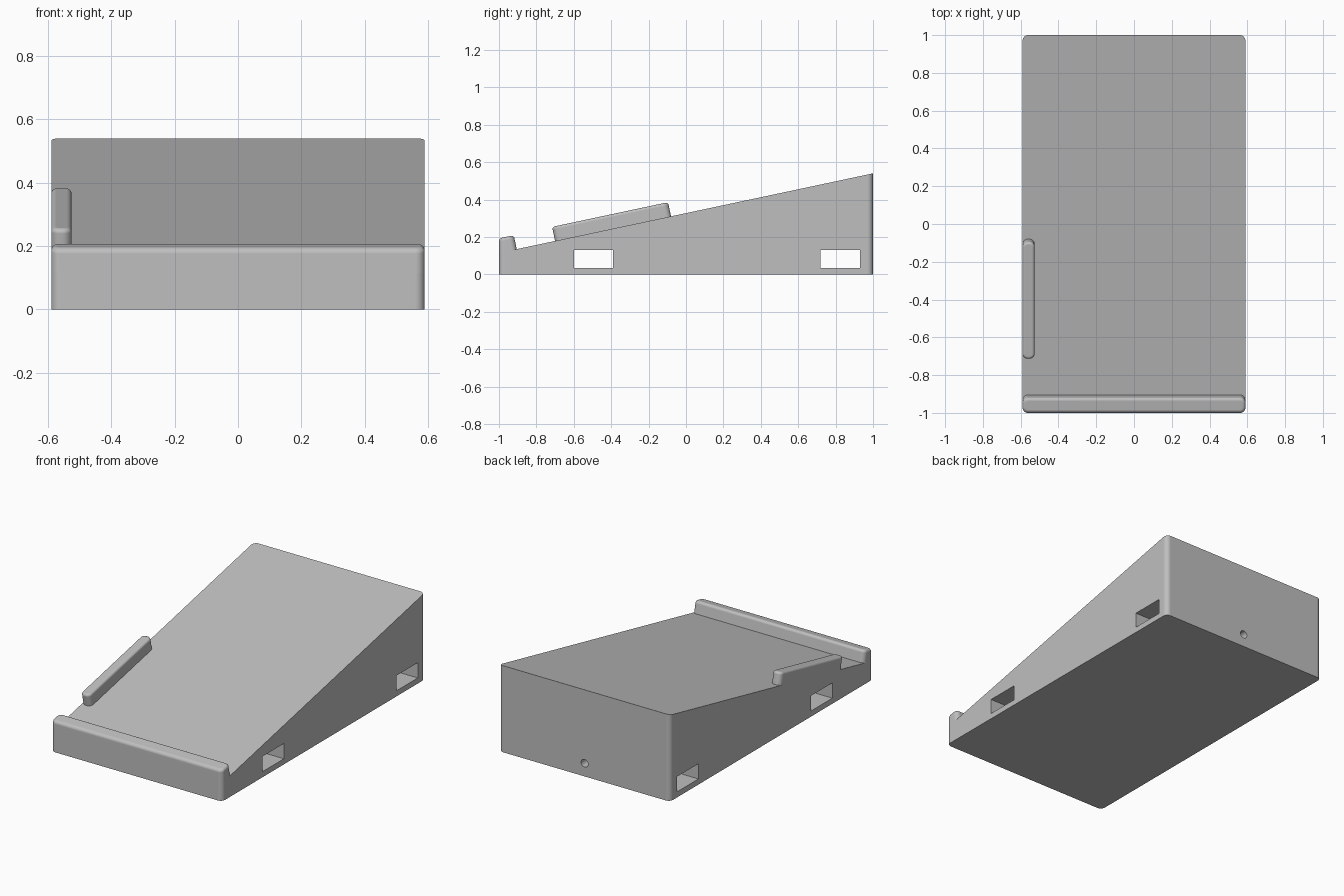
import bpy
import bmesh
from math import radians
from mathutils import Vector, Matrix

cube = bpy.data.objects.get("Cube")
if cube:
    bpy.data.objects.remove(cube, do_unlink=True)

HALF_WIDTH = 0.59
SLOPE = 0.2126
FRONT_Z = 0.115
ALONG = Vector((0, 1, SLOPE)).normalized()   # up the ramp
NORMAL = Vector((0, -ALONG.z, ALONG.y))      # away from the ramp

grey = bpy.data.materials.new("light grey plastic")
grey.use_nodes = True
grey.diffuse_color = (0.52, 0.52, 0.52, 1)
grey.node_tree.nodes["Principled BSDF"].inputs["Base Color"].default_value = grey.diffuse_color


def ramp_point(y):
    return Vector((0, y, FRONT_Z + SLOPE * (y + 1)))


def add_object(name, bm):
    bmesh.ops.recalc_face_normals(bm, faces=bm.faces)
    mesh = bpy.data.meshes.new(name)
    bm.to_mesh(mesh)
    bm.free()
    mesh.materials.append(grey)
    obj = bpy.data.objects.new(name, mesh)
    bpy.context.collection.objects.link(obj)
    return obj


def round_edges(bm, edges, radius):
    bmesh.ops.bevel(bm, geom=edges, offset=radius, segments=8, profile=0.5,
                    affect='EDGES', clamp_overlap=True)


def prism(name, profile, x0, x1, corner=0, top=0):
    """Extrude a side profile across x, then round upright corners and the top rim."""
    bm = bmesh.new()
    face = bm.faces.new([bm.verts.new((x0, p[1], p[2])) for p in profile])
    moved = bmesh.ops.extrude_face_region(bm, geom=[face])["geom"]
    bmesh.ops.translate(bm, vec=(x1 - x0, 0, 0),
                        verts=[g for g in moved if isinstance(g, bmesh.types.BMVert)])
    bmesh.ops.recalc_face_normals(bm, faces=bm.faces)
    if corner:
        steps = [(e, e.verts[1].co - e.verts[0].co) for e in bm.edges]
        round_edges(bm, [e for e, d in steps if abs(d.z) > abs(d.y) + abs(d.x)], corner)
    if top:
        bm.normal_update()
        cap = max(bm.faces, key=lambda f: f.normal.z)
        round_edges(bm, list(cap.edges), top)
    return add_object(name, bm)


def cut(target, cutter):
    mod = target.modifiers.new("cut", 'BOOLEAN')
    mod.operation = 'DIFFERENCE'
    mod.solver = 'EXACT'
    mod.object = cutter
    bpy.context.view_layer.objects.active = target
    bpy.ops.object.modifier_apply(modifier=mod.name)
    bpy.data.objects.remove(cutter, do_unlink=True)


# Wedge body
body = prism("wedge_body",
             [Vector((0, -1, 0)), Vector((0, 1, 0)), ramp_point(1), ramp_point(-1)],
             -HALF_WIDTH, HALF_WIDTH, corner=0.03)

# Two rectangular slots running through both sides
for y0, y1 in ((-0.60, -0.39), (0.72, 0.93)):
    cut(body, prism("slot_cutter",
                    [(0, y0, 0.035), (0, y1, 0.035), (0, y1, 0.13), (0, y0, 0.13)], -1, 1))

# Round cable hole from the back into the rear slot
bm = bmesh.new()
bmesh.ops.create_cone(bm, cap_ends=True, segments=32, radius1=0.024, radius2=0.024, depth=0.3,
                      matrix=Matrix.Translation((0, 1, 0.082)) @ Matrix.Rotation(radians(90), 4, 'X'))
cut(body, add_object("hole_cutter", bm))

# Front lip, square to the ramp at its back
lip_back = ramp_point(-0.905)
lip_top = lip_back + NORMAL * 0.076
lip = prism("front_lip", [ramp_point(-1), lip_back, lip_top, Vector((0, -1, 0.193))],
            -HALF_WIDTH, HALF_WIDTH, corner=0.028, top=0.017)

# Side guide rail standing on the ramp
start, end = ramp_point(-0.70), ramp_point(-0.08)
rail = prism("side_guide_rail", [start, end, end + NORMAL * 0.077, start + NORMAL * 0.077],
             -HALF_WIDTH, -0.526, corner=0.028, top=0.015)

# Smooth rounded edges, flat large faces
for obj in (body, lip, rail):
    bpy.ops.object.select_all(action='DESELECT')
    obj.select_set(True)
    bpy.context.view_layer.objects.active = obj
    bpy.ops.object.shade_smooth_by_angle(angle=radians(30))
    weighted = obj.modifiers.new("even_shading", 'WEIGHTED_NORMAL')
    weighted.keep_sharp = True
